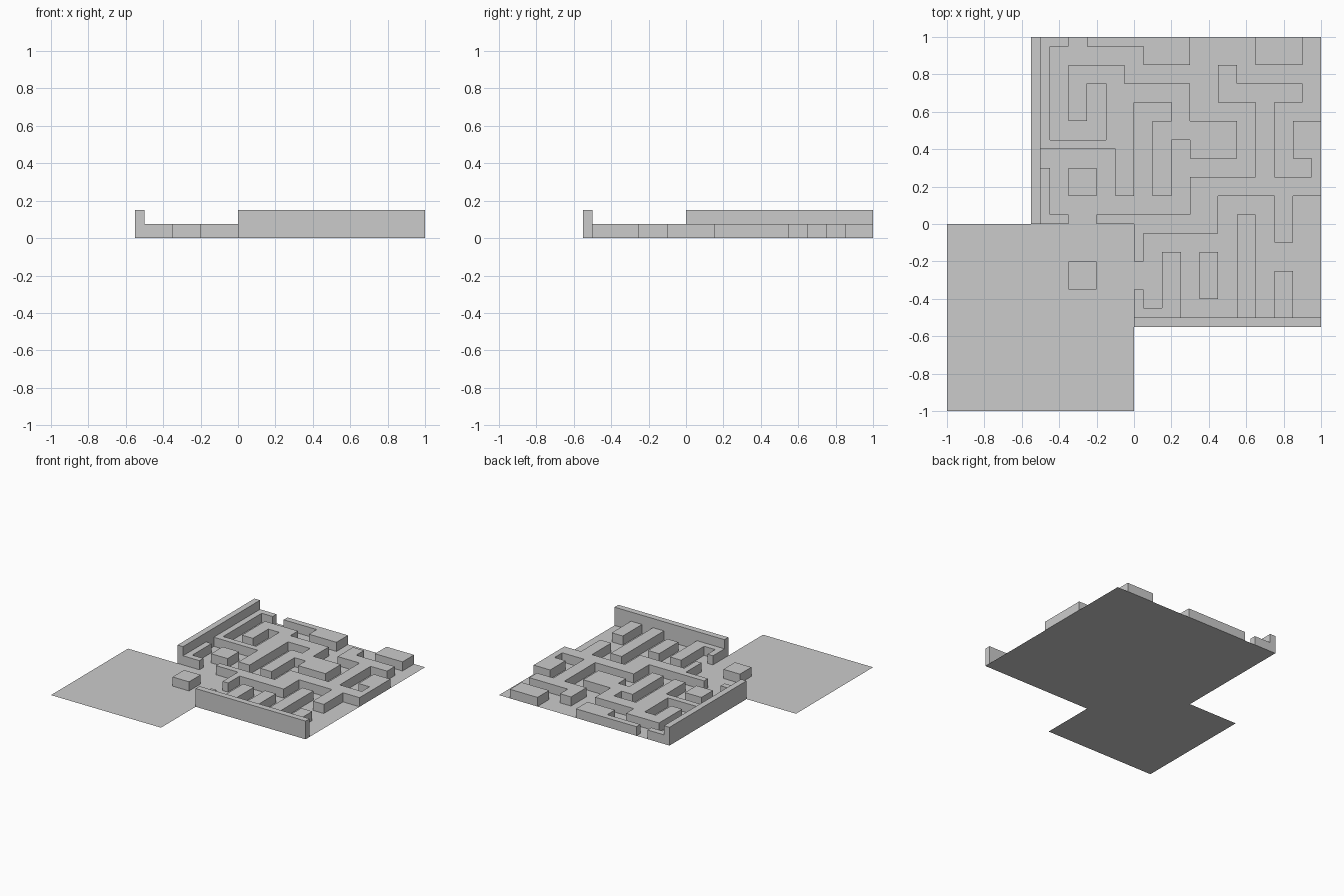
import bpy, bmesh

if "Cube" in bpy.data.objects:
    bpy.data.objects.remove(bpy.data.objects["Cube"])

LOW, TALL = 0.075, 0.15


def slab(name, turns, height=0.0):
    """Right-angled outline: the path goes along x, then y, to each turn in order.
    Two turns make a rectangle. Raised slabs stand on the floor sheet."""
    n = len(turns)
    pts = []
    for i, (x, y) in enumerate(turns):
        pts += [(x, y), (turns[(i + 1) % n][0], y)]
    bm = bmesh.new()
    top = bm.faces.new([bm.verts.new((x, y, height)) for x, y in pts])
    if height:
        base = bm.faces.new([bm.verts.new((x, y, 0)) for x, y in reversed(pts)])
        t, b = list(top.verts), list(base.verts)[::-1]
        for i in range(len(t)):
            j = (i + 1) % len(t)
            bm.faces.new((t[j], t[i], b[i], b[j]))
        bmesh.ops.recalc_face_normals(bm, faces=bm.faces[:])
        # the floor already closes the underside
        bmesh.ops.delete(bm, geom=[base], context='FACES_ONLY')
    else:
        top.normal_update()
        if top.normal.z < 0:
            top.normal_flip()
    mesh = bpy.data.meshes.new(name)
    bm.to_mesh(mesh)
    bm.free()
    obj = bpy.data.objects.new(name, mesh)
    bpy.context.collection.objects.link(obj)
    return obj


# floor: entrance court overlapping the maze square
slab("floor", [(-1, 0), (-.55, 1), (1, -.55), (0, -1)])

# tall outer walls
slab("front_outer_wall", [(0, -.55), (1, -.5)], TALL)
slab("left_outer_wall", [(-.55, 0), (-.5, 1)], TALL)

# long winding walls
slab("left_winding_wall", [
    (-.5, 1), (-.35, .95), (-.45, .45), (-.15, .75), (-.25, .55),
    (-.35, .85), (-.05, .75), (.3, .55), (.55, .35), (.3, .45),
    (.2, .15), (.1, .55), (.2, .65), (0, .15), (-.1, .4)], LOW)
slab("right_winding_wall", [
    (-.2, .05), (.3, .25), (.65, .65), (.45, .85), (.55, .75),
    (.9, .65), (.75, .25), (.95, .35), (.85, .55), (1, .15),
    (.85, -.1), (.75, .15), (.45, -.05), (.05, -.2), (0, 0)], LOW)

# short stepped walls
slab("back_stepped_wall", [(-.25, .95), (.05, .85), (.3, 1)], LOW)
slab("left_gate_wall", [(-.5, .3), (-.45, .05), (-.35, 0)], LOW)
slab("front_gate_wall", [(0, -.35), (.05, -.45), (.15, -.15), (.25, -.5)], LOW)

# plain rectangular walls and blocks
for name, x0, y0, x1, y1 in (
        ("back_block", .65, .85, .9, 1),
        ("court_block", -.35, -.35, -.2, -.2),
        ("gate_block", -.35, .15, -.2, .3),
        ("free_bar", .35, -.4, .45, -.15),
        ("long_bar", .55, -.5, .65, .05),
        ("short_bar", .75, -.5, .85, -.25)):
    slab(name, [(x0, y0), (x1, y1)], LOW)
